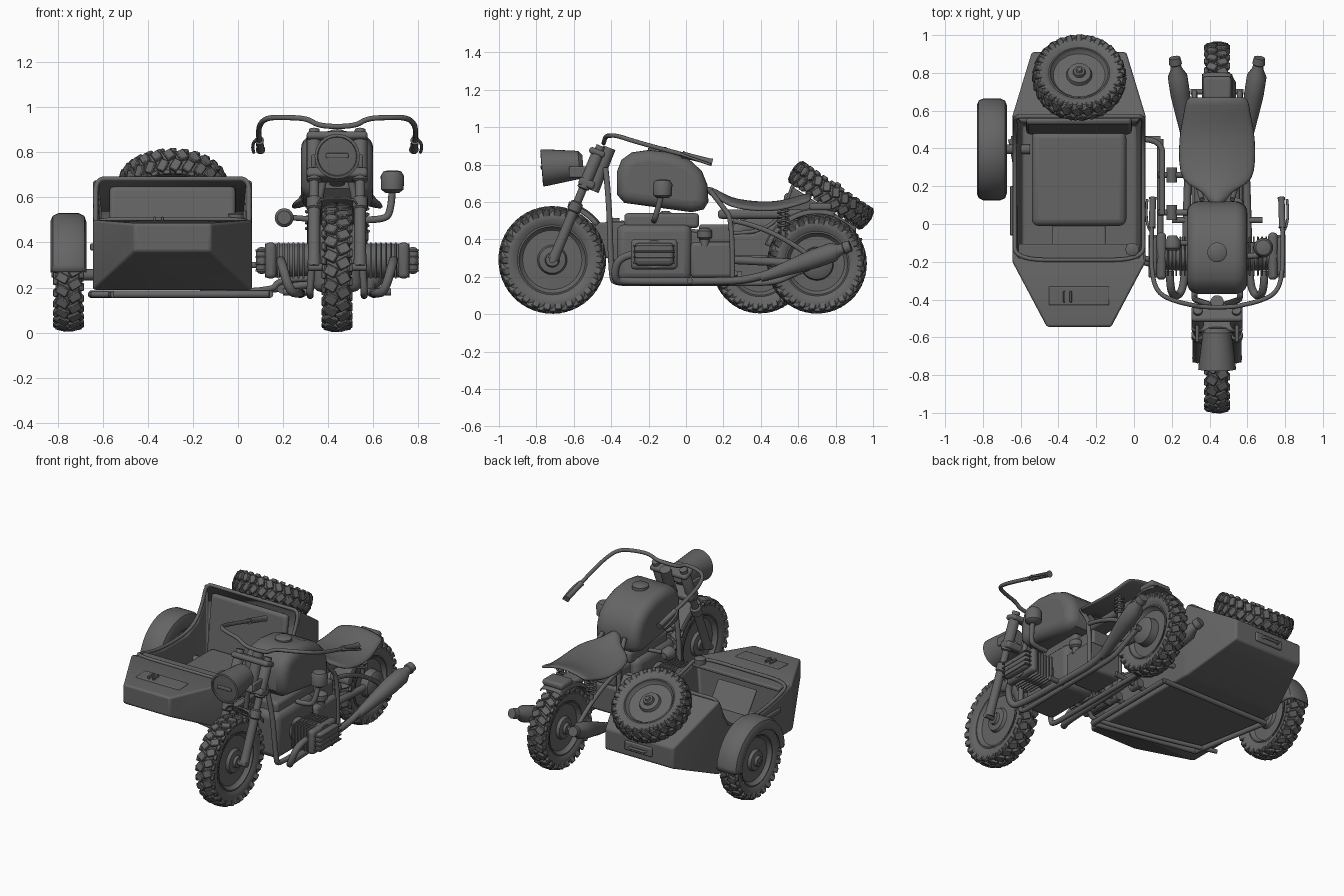
import bpy, bmesh, math
from mathutils import Matrix, Vector

if "Cube" in bpy.data.objects:
    bpy.data.objects.remove(bpy.data.objects["Cube"])
BX, SX = 0.44, -.291             # centre lines of motorcycle and sidecar
T, R, rad = Matrix.Translation, Matrix.Rotation, math.radians
paint = bpy.data.materials.new("dark_grey")
paint.diffuse_color = (.13, .13, .13, 1)
paint.use_nodes = True
paint.node_tree.nodes["Principled BSDF"].inputs["Base Color"].default_value = paint.diffuse_color

def link(name, data):
    ob = bpy.data.objects.new(name, data)
    bpy.context.collection.objects.link(ob)
    data.materials.append(paint)
    return ob

def finish(bm, name, bevel=0, seg=3, limit=30, solid=0, sub=0):
    bmesh.ops.remove_doubles(bm, verts=bm.verts, dist=1e-5)
    bmesh.ops.recalc_face_normals(bm, faces=bm.faces)
    me = bpy.data.meshes.new(name)
    bm.to_mesh(me); bm.free()
    me.shade_smooth()
    me.set_sharp_from_angle(angle=rad(40))
    ob = link(name, me)
    if solid:
        m = ob.modifiers.new("solid", 'SOLIDIFY'); m.thickness = solid; m.offset = -1
    if bevel:
        m = ob.modifiers.new("bevel", 'BEVEL'); m.width = bevel; m.segments = seg; m.angle_limit = rad(limit)
    if sub:
        m = ob.modifiers.new("sub", 'SUBSURF'); m.levels = m.render_levels = sub

def box(name, c, size, bevel=0.01, tilt=0):
    bm = bmesh.new()
    bmesh.ops.create_cube(bm, size=1, matrix=T(c) @ R(rad(tilt), 4, 'X') @ Matrix.Diagonal((*size, 1)))
    finish(bm, name, bevel)

def loft(bm, rings, closed):
    vs = [[bm.verts.new(p) for p in r] for r in rings]
    for a, b in zip(vs, vs[1:]):
        n = len(a)
        for i in range(n if closed else n - 1):
            bm.faces.new((a[i], a[(i + 1) % n], b[(i + 1) % n], b[i]))
    return vs

def lathe(name, M, prof, n=28):
    """Turn (height, radius) pairs about the local z axis of M."""
    bm = bmesh.new()
    loft(bm, [[M @ Vector((r * math.cos(math.tau * i / n), r * math.sin(math.tau * i / n), h))
               for i in range(n)] for h, r in prof], True)
    bmesh.ops.dissolve_degenerate(bm, dist=1e-5, edges=bm.edges)
    finish(bm, name)

def rod(name, p, q, prof, n=20):
    """Turned part from p to q; prof = (fraction, radius) pairs, or one radius."""
    p, d = Vector(p), Vector(q) - Vector(p)
    prof = prof if isinstance(prof, list) else [(0, prof), (1, prof)]
    prof = [(prof[0][0], 0)] + prof + [(prof[-1][0], 0)]
    lathe(name, T(p) @ d.to_track_quat('Z', 'Y').to_matrix().to_4x4(), [(t * d.length, r) for t, r in prof], n)

def tube(name, pts, r, cyclic=False, order=3):
    cu = bpy.data.curves.new(name, 'CURVE')
    cu.dimensions = '3D'; cu.bevel_depth = r; cu.bevel_resolution = 3; cu.use_fill_caps = True
    sp = cu.splines.new('NURBS')
    sp.points.add(len(pts) - 1)
    for v, p in zip(sp.points, pts):
        v.co = (*p, 1)
    sp.use_endpoint_u = not cyclic; sp.use_cyclic_u = cyclic
    sp.order_u = order; sp.resolution_u = 6
    link(name, cu)

def arch(name, c, prof, a0, a1, n=20):
    """Mudguard: (x, radius) section swept about the x axis."""
    bm = bmesh.new()
    angles = [rad(a0 + (a1 - a0) * i / n) for i in range(n + 1)]
    loft(bm, [[(c[0] + x, c[1] + r * math.cos(a), c[2] + r * math.sin(a)) for x, r in prof] for a in angles], False)
    finish(bm, name, solid=0.006)

def wheel(name, M, Rw, n=26):
    half = [(.036, .64), (.054, .74), (.057, .86), (.045, .93), (.02, .955)]
    tyre = half + [(-h, r) for h, r in reversed(half)] + [half[0]]
    lathe(name + "_tyre", M, [(h, r * Rw) for h, r in tyre], 48)
    rim = [(.045, .66), (.047, .63), (.034, .61), (.022, .56), (.026, .28), (.045, .25),
           (.05, .14), (.066, .12), (.068, .05), (.075, .05), (.075, 0)]
    lathe(name + "_rim", M, [(h, r * Rw) for h, r in rim + [(-h, r) for h, r in reversed(rim)]], 40)
    bm = bmesh.new()                                   # chevron tread blocks
    w = math.tau * Rw / n
    for i in range(n):
        for s in (-1, 1):
            B = M @ R(math.tau * (i + .25 * s) / n, 4, 'Z')
            bmesh.ops.create_cube(bm, size=1, matrix=B @ T((Rw - .017, 0, s * .026)) @ R(s * .5, 4, 'X')
                                  @ R(-s * .2, 4, 'Y') @ Matrix.Diagonal((.034, w * .68, .055, 1)))
            bmesh.ops.create_cube(bm, size=1, matrix=B @ T((Rw - .036, w * .25, s * .05)) @ R(-s * .45, 4, 'Y')
                                  @ Matrix.Diagonal((.05, w * .55, .022, 1)))
    finish(bm, name + "_tread", 0.004, 1)

# wheels
AX = R(math.pi / 2, 4, 'Y')
wheel("front_wheel", T((BX, -.715, .29)) @ AX, .283)
wheel("rear_wheel", T((BX, .70, .27)) @ AX, .262)
wheel("sidecar_wheel", T((-.752, .395, .257)) @ AX, .248)
SP = T((-.29, .775, .635)) @ R(rad(-34), 4, 'X')
wheel("spare_wheel", SP, .245)
lathe("spare_mount", SP, [(-.12, 0), (-.12, .05), (.04, .03), (.08, .012), (.08, 0)])
# sidecar hull: stations along y, then the cockpit sunk into the dipped top
bm = bmesh.new()
dip = [(-.2, .50), (-.06, .46), (.1, .43), (.36, .43), (.47, .48), (.53, .57), (.57, .68)]
st = [(-.545, .17, .36, .485)] + [(y, .353, .19, z) for y, z in dip] + [(.91, .25, .33, .465)]
vs = loft(bm, [[(SX - w, y, a), (SX + w, y, a), (SX + w, y, b), (SX - w, y, b)] for y, w, a, b in st], True)
bm.faces.new(vs[0]); bm.faces.new(vs[-1])
bmesh.ops.recalc_face_normals(bm, faces=bm.faces)
rim = [v for ring in vs[1:-1] for v in ring[2:]]
top = [f for f in bm.faces if all(v in rim for v in f.verts)]
bmesh.ops.inset_region(bm, faces=top, thickness=.025, use_even_offset=True)
ex = bmesh.ops.extrude_face_region(bm, geom=top)
for v in [g for g in ex['geom'] if isinstance(g, bmesh.types.BMVert)]:
    v.co = (SX + (v.co.x - SX) * .92, v.co.y * .93, .24)
bmesh.ops.delete(bm, geom=[f for f in top if f.is_valid], context='FACES_ONLY')
finish(bm, "sidecar_body", .012, 3, 25)
l, r = SX - .34, SX + .34
edge = [(y, z + .003) for y, z in dip[1:]]
tube("cockpit_rim", [(l, y, z) for y, z in edge] + [(l + .08, .57, .682), (SX, .57, .682), (r - .08, .57, .682)]
     + [(r, y, z) for y, z in reversed(edge)] + [(r, -.19, .503), (SX, -.19, .503), (l, -.19, .503)], .011, True)
box("sidecar_dash", (SX, -.15, .482), (.64, .09, .025), .008)
lathe("dash_cap", T((-.01, -.135, .49)), [(0, .035), (.035, .035), (.04, .028), (.04, 0)])
box("sidecar_seat", (SX, .24, .28), (.50, .50, .08), .035)
box("sidecar_backrest", (SX, .52, .45), (.56, .04, .40), .02, -8)
box("sidecar_apron", (SX, -.06, .33), (.28, .02, .24), .008, 35)
box("nose_panel", (SX, -.38, .491), (.32, .10, .014), .006, 2.5)
for x in (-.37, -.335):
    box("nose_catch", (x, -.385, .502), (.012, .06, .025), .004)
box("tail_panel", (SX, .912, .40), (.2, .02, .06), .008)
tube("tail_handle", [(x, y, .40) for x, y in ((-.35, .91), (-.35, .935), (-.24, .935), (-.24, .91))], .008, order=2)
box("side_strip", (SX - .357, .07, .38), (.016, .26, .03), .005)
# sidecar frame and links
F = [(-.55, -.08), (.14, -.22), (.14, .45), (-.65, .45)]
for a, b in zip(F, F[1:] + F[:1]):
    tube("sidecar_frame", [(*a, .17), (*b, .17)], .017, order=2)
tube("front_rail", [(-.65, .0, .17), (.16, -.21, .17), (.17, -.2, .24), (.33, -.2, .24)], .014)
for y in (.06, .26):
    rod("sidecar_link", (.13, y, .19), (.36, y, .22), .016)
    rod("link_clamp", (.20, y - .04, .2), (.20, y + .04, .2), .028)
tube("rear_link", [(.03, .45, .3), (.15, .45, .3), (.15, .3, .3), (.15, .05, .3)], .015)
rod("sidecar_axle", (-.80, .395, .257), (-.55, .395, .257), .025)
arch("sidecar_mudguard", (-.752, .395, .26), [(.078, .17), (.08, .23), (.07, .258), (.045, .27), (-.045, .27),
     (-.07, .258), (-.08, .235), (-.08, .20)], 2, 178, 28)
# fuel tank
bm = bmesh.new()
prof = [(-.37, .64), (-.37, .76), (-.345, .825), (-.29, .865), (-.2, .878), (-.08, .865), (.02, .825), (.085, .765),
        (.115, .69), (.12, .60), (.095, .56), (.03, .545), (-.33, .595)]
for v in loft(bm, [[(BX + s * .16, y, z) for y, z in prof] for s in (-1, 1)], True):
    bm.faces.new(v)
finish(bm, "fuel_tank", .06, 5, 60)
lathe("fuel_cap", T((BX, -.15, .865)), [(0, .052), (.022, .052), (.03, .04), (.03, 0)])
# saddle
bm = bmesh.new()
rows = [(.11, .05, .69), (.17, .075, .665), (.21, .17, .64), (.27, .205, .615), (.4, .21, .60), (.5, .2, .605),
        (.59, .18, .63), (.67, .17, .655)]
loft(bm, [[(BX + w * t / 4, y, z - .035 * (t / 4) ** 2) for t in range(-4, 5)] for y, w, z in rows], False)
finish(bm, "saddle", solid=.025, sub=1)
# engine, gearbox, drive
for name, y, z, size, b in (("saddle_base", .4, .535, (.12, .46, .05), .02), ("crankcase", -.17, .33, (.22, .40, .30), .04),
                            ("engine_top", -.13, .50, (.16, .40, .08), .02), ("gearbox", .14, .29, (.24, .23, .19), .02),
                            ("battery_box", .16, .43, (.18, .18, .10), .015), ("tail_block", .72, .575, (.15, .12, .04), .015)):
    box(name, (BX, y, z), size, b)
rod("final_drive", (BX + .05, .25, .29), (BX + .05, .66, .27), .022)
lathe("drive_hub", T((BX + .03, .70, .27)) @ AX, [(0, .09), (.05, .085), (.07, .05), (.07, 0)])
rod("front_axle", (BX - .13, -.715, .29), (BX + .13, -.715, .29), .017)
rod("rear_axle", (BX - .14, .70, .27), (BX + .14, .70, .27), .015)
for s in (-1, 1):
    X = lambda d: BX + s * d
    # boxer cylinders with fins
    rod("cylinder", (X(.09), -.17, .32), (X(.32), -.17, .32), .075)
    for i in range(6):
        box("cylinder_fin", (X(.15 + .022 * i), -.17, .32), (.009, .21, .16), .004)
    box("cylinder_head", (X(.295), -.17, .32), (.05, .25, .16), .02)
    box("rocker_cover", (X(.335), -.17, .32), (.05, .21, .12), .022)
    for z in (.275, .305, .335, .365):
        box("head_rib", (X(.335), -.17, z), (.056, .225, .009), .003)
    # exhaust and silencer
    tube("exhaust", [(X(.25), -.25, .32), (X(.25), -.36, .32), (X(.21), -.39, .18), (X(.17), -.32, .175),
                     (X(.16), .1, .175), (X(.15), .34, .18), (X(.155), .45, .22)], .021)
    rod("silencer", (X(.15), .40, .195), (X(.225), .88, .365),
        [(0, .022), (.12, .03), (.45, .046), (.6, .052), (.8, .052), (.88, .03), (.92, .028), (.93, .034), (1, .03)], 24)
    # cradle frame and springing
    tube("cradle", [(X(.03), -.43, .78), (X(.09), -.41, .60), (X(.12), -.40, .20), (X(.12), -.38, .165), (X(.12), -.2, .165),
                    (X(.12), .2, .165), (X(.12), .46, .165), (X(.12), .55, .2), (X(.12), .70, .27)], .016)
    tube("seat_post", [(X(.12), .25, .165), (X(.12), .25, .50), (X(.10), .2, .57), (X(.08), .13, .66)], .014)
    tube("rear_stay", [(X(.12), .25, .50), (X(.12), .48, .46), (X(.12), .70, .28)], .014)
    rod("saddle_strut", (X(.11), .52, .41), (X(.11), .52, .59), .013)
    tube("saddle_spring", [(X(.11) + .03 * math.cos(i * math.pi / 4), .52 + .03 * math.sin(i * math.pi / 4),
                            .45 + .0031 * i) for i in range(42)], .006)
    tube("footrest", [(X(.12), .02, .18), (X(.24), .02, .18)], .016, order=2)
    # telescopic fork
    rod("fork_leg", (X(.102), -.71, .29), (X(.102), -.455, .90), [(0, .03), (.1, .027), (.42, .027), (.43, .034),
        (.5, .034), (.51, .022), (.62, .022), (.63, .033), (.92, .033), (.94, .024), (1, .024)])
    box("headlight_bracket", (X(.105), -.56, .76), (.02, .13, .06), .008)
    # handlebar half, grip, lever
    tube("handlebar", [(BX, -.44, .915), (X(.08), -.44, .915), (X(.13), -.43, .95), (X(.22), -.41, .955), (X(.31), -.37, .955),
                       (X(.345), -.28, .925), (X(.35), -.1, .875), (X(.34), .13, .815)], .012)
    rod("grip", (X(.345), -.02, .853), (X(.34), .14, .812), [(0, .02), (.1, .017), (.9, .017), (1, .021)])
    tube("lever", [(X(.35), -.04, .86), (X(.385), 0, .845), (X(.37), .13, .80)], .007)
# steering head, headlight, mudguards
box("upper_yoke", (BX, -.475, .865), (.27, .09, .035), .015, -22)
box("lower_yoke", (BX, -.53, .70), (.27, .09, .045), .015, -22)
rod("steering_head", (BX, -.50, .66), (BX, -.41, .89), .035)
rod("headlight", (BX, -.55, .80), (BX, -.77, .782),
    [(0, .05), (.1, .075), (.55, .088), (.9, .098), (1, .1), (1.01, .088), (.98, .085), (.99, .04)], 32)
box("headlight_strip", (BX, -.771, .785), (.1, .012, .022), .005)
guard = [(-.09, -.03), (-.075, -.008), (-.04, 0), (.04, 0), (.075, -.008), (.09, -.03)]
arch("front_mudguard", (BX, -.715, .29), [(x, .325 + d) for x, d in guard], 38, 74, 10)
arch("rear_mudguard", (BX, .70, .27), [(x * .9, .298 + d) for x, d in guard], 70, 160, 18)
# air horn on the right, lamp on the left
tube("intake_pipe", [(.55, -.17, .50), (.64, -.17, .50), (.68, -.16, .53), (.685, -.13, .64)], .016)
rod("intake_bell", (.685, -.125, .62), (.685, -.125, .72), [(0, .03), (.15, .05), (.75, .052), (.95, .04), (1, .02)], 24)
tube("lamp_stalk", [(.34, -.1, .50), (.27, -.1, .51), (.22, -.1, .51)], .013)
rod("side_lamp", (.205, -.14, .51), (.205, -.06, .51), [(0, .03), (.15, .042), (.6, .042), (1, .02)], 24)
rod("breather", (BX + .1, .1, .36), (BX + .1, .1, .46), [(0, .025), (.4, .025), (.5, .04), (.85, .04), (1, .02)])
